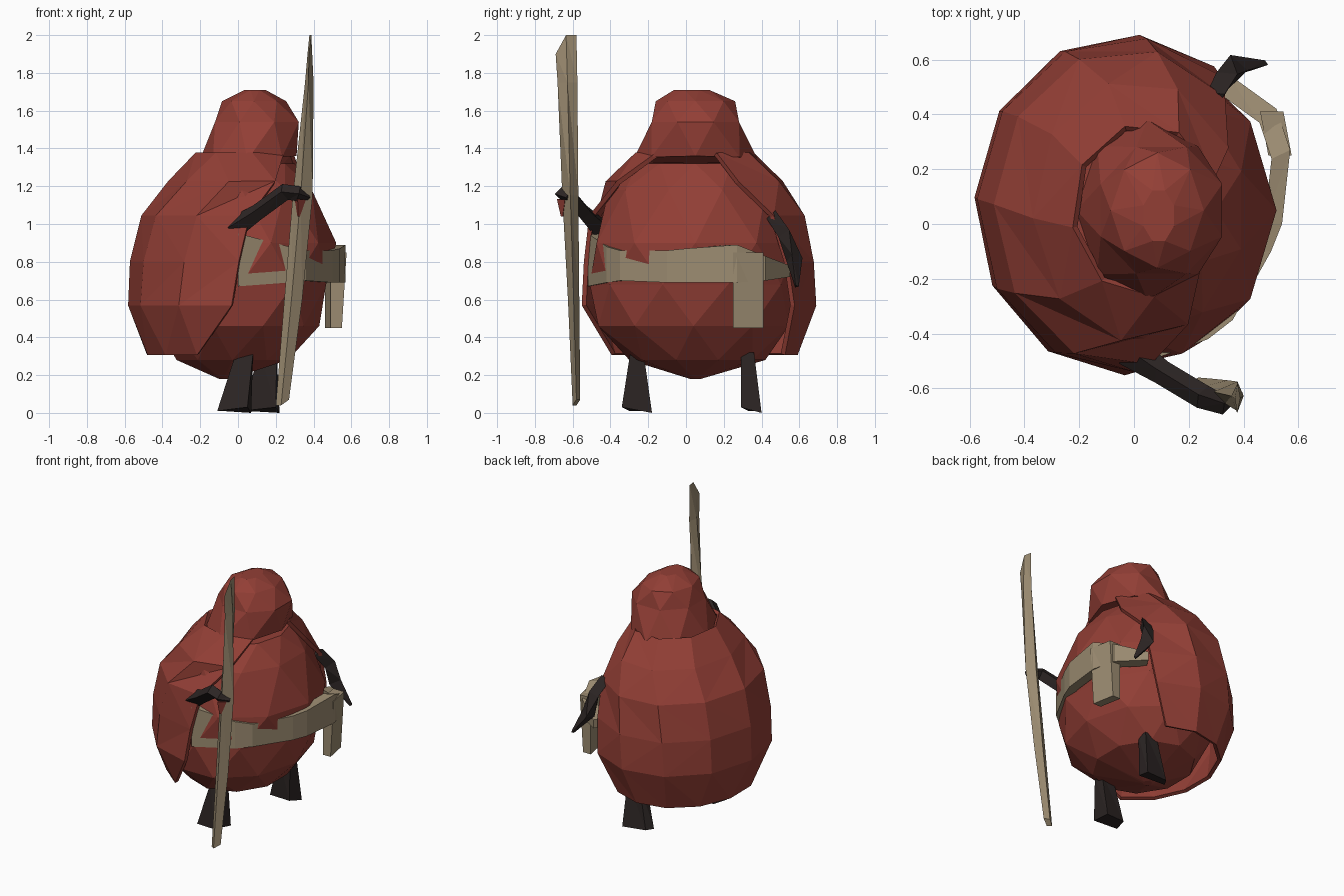
import bpy, bmesh
from math import cos, sin, radians
from mathutils import Vector

if "Cube" in bpy.data.objects:
    bpy.data.objects.remove(bpy.data.objects["Cube"])


def material(name, rgb):
    m = bpy.data.materials.new(name)
    m.diffuse_color = (*rgb, 1)
    m.use_nodes = True
    m.node_tree.nodes["Principled BSDF"].inputs["Base Color"].default_value = m.diffuse_color
    return m


RED = material("red cloth", (0.29, 0.049, 0.036))
TAN = material("tan wood", (0.33, 0.26, 0.165))
DARK = material("dark skin", (0.026, 0.019, 0.018))


def skin_rings(name, rings, mat, closed=True, caps=True, stagger=False):
    """Bridge equally sized rings of points into a faceted skin."""
    bm = bmesh.new()
    rows = [[bm.verts.new(p) for p in r] for r in rings]
    n = len(rows[0])
    for k in range(len(rows) - 1):
        a, b = rows[k], rows[k + 1]
        for i in range(n if closed else n - 1):
            j = (i + 1) % n
            if stagger and k % 2:
                bm.faces.new((a[i], a[j], b[j]))
                bm.faces.new((a[i], b[j], b[i]))
            else:
                bm.faces.new((a[i], a[j], b[i]))
                bm.faces.new((a[j], b[j], b[i]))
    if closed and caps:
        bm.faces.new(rows[0][::-1])
        bm.faces.new(rows[-1])
    bmesh.ops.recalc_face_normals(bm, faces=bm.faces)
    me = bpy.data.meshes.new(name)
    bm.to_mesh(me)
    bm.free()
    ob = bpy.data.objects.new(name, me)
    bpy.context.collection.objects.link(ob)
    me.materials.append(mat)
    return ob


def ellipse(z, cx, cy, rx, ry, angles, tilt=0.0):
    return [(cx + rx * cos(radians(a)), cy + ry * sin(radians(a)),
             z + tilt * cos(radians(a))) for a in angles]


def loft(name, profile, n, mat):
    """Rounded form whose alternate rings are turned half a step."""
    step = 360 / n
    rings = [ellipse(*p[:5], [step * (i + 0.5 * (k % 2)) for i in range(n)], *p[5:])
             for k, p in enumerate(profile)]
    return skin_rings(name, rings, mat, stagger=True)


def limb(name, path, mat, sides=4):
    """Tapered limb: path of (point, radius)."""
    pts = [Vector(p) for p, r in path]
    rings = []
    for k, (p, r) in enumerate(path):
        d = pts[min(k + 1, len(pts) - 1)] - pts[max(k - 1, 0)]
        q = d.to_track_quat('Z', 'Y')
        rings.append([pts[k] + q @ Vector((r * cos(radians(360 / sides * i)),
                                           r * sin(radians(360 / sides * i)), 0))
                      for i in range(sides)])
    return skin_rings(name, rings, mat)


# Round robe body (z, centre x, centre y, radius x, radius y)
loft("robe_body", [
    (0.18, -0.07, 0.05, 0.03, 0.03),
    (0.28, -0.03, 0.06, 0.31, 0.36),
    (0.46, 0.00, 0.04, 0.43, 0.53),
    (0.68, 0.01, 0.05, 0.48, 0.56),
    (0.90, 0.02, 0.05, 0.50, 0.55),
    (1.18, 0.02, 0.05, 0.39, 0.46),
    (1.32, 0.03, 0.05, 0.27, 0.32)], 10, RED)

# Cloak shell around back and sides, open toward the front (+x)
cloak_rows = [(0.31, -0.05, 0.08, 0.43, 0.50, 60, 248),
              (0.57, -0.03, 0.07, 0.54, 0.61, 54, 270),
              (0.80, -0.03, 0.07, 0.53, 0.60, 50, 274),
              (1.04, -0.02, 0.06, 0.48, 0.57, 44, 280),
              (1.22, 0.01, 0.05, 0.37, 0.47, 28, 300),
              (1.37, 0.04, 0.05, 0.26, 0.31, 20, 320)]
cloak = skin_rings("cloak", [
    ellipse(*row[:5], [row[5] + (row[6] - row[5]) * i / 7 for i in range(8)])
    for row in cloak_rows], RED, closed=False, stagger=True)
mod = cloak.modifiers.new("thickness", 'SOLIDIFY')
mod.thickness = 0.025
mod.offset = 0

# Hood with overhanging brow
loft("hood", [
    (1.34, 0.05, 0.05, 0.26, 0.33, 0.02),
    (1.54, 0.10, 0.05, 0.24, 0.25),
    (1.65, 0.085, 0.05, 0.17, 0.21),
    (1.71, 0.09, 0.03, 0.06, 0.10)], 8, RED)

# Belt wrapped round the belly: (x, y, lower z, upper z)
belt = [(0.0, -0.52, 0.67, 0.95), (0.27, -0.42, 0.69, 0.88), (0.36, -0.35, 0.70, 0.86),
        (0.50, -0.10, 0.69, 0.86), (0.54, 0.0, 0.69, 0.87), (0.57, 0.27, 0.69, 0.89),
        (0.52, 0.42, 0.70, 0.83), (0.34, 0.55, 0.72, 0.78)]
skin_rings("belt", [[(x, y, lo), (x, y, hi), (x * 0.88, y * 0.88, hi),
                     (x * 0.88, y * 0.88, lo)] for x, y, lo, hi in belt], TAN)

# Hanging belt end
skin_rings("belt_end", [[(x0, 0.25, z), (x1, 0.25, z), (x1 - 0.03, 0.41, z),
                         (x0 - 0.03, 0.41, z)]
                        for z, x0, x1 in ((0.45, 0.49, 0.55), (0.85, 0.49, 0.575))], TAN)

# Carved staff, leaning and tapering to a slanted tip
staff = [(0.04, 0.20, 0.27, -0.60, -0.56, 0.03), (0.6, 0.245, 0.34, -0.625, -0.565, 0),
         (1.15, 0.29, 0.395, -0.655, -0.57, 0), (1.75, 0.355, 0.40, -0.68, -0.575, 0),
         (1.90, 0.368, 0.388, -0.69, -0.58, 0.10)]
skin_rings("staff", [[(x0, (y0 + y1) / 2, z), (x0 * 0.6 + x1 * 0.4, y0, z),
                      (x1, (y0 + y1) / 2, z + s), ((x0 + x1) / 2, y1, z + s)]
                     for z, x0, x1, y0, y1, s in staff], TAN)

# Arms and hands
limb("staff_arm", [((-0.02, -0.46, 0.98), 0.06), ((0.10, -0.54, 1.06), 0.045),
                   ((0.25, -0.63, 1.17), 0.045), ((0.32, -0.655, 1.16), 0.04),
                   ((0.37, -0.62, 1.14), 0.02)], DARK)
limb("free_arm", [((0.30, 0.46, 1.05), 0.04), ((0.34, 0.53, 0.95), 0.045),
                  ((0.37, 0.57, 0.82), 0.05), ((0.48, 0.585, 0.67), 0.012)], DARK, 3)

# Red wrap at the grip
limb("grip_wrap", [((0.32, -0.655, 1.04), 0.008), ((0.325, -0.65, 1.13), 0.035)], RED, 3)

# Legs flaring into feet: foot x range, foot y range, top centre
for name, x0, x1, y0, y1, tx, ty in (("left_leg", -0.11, 0.07, -0.34, -0.18, 0.035, -0.26),
                                     ("right_leg", 0.02, 0.22, 0.29, 0.40, 0.16, 0.325)):
    foot = [(x0, y0 + 0.04, 0.01), (x1 - 0.02, y0, 0.03), (x1, y1, 0.0), (x0 + 0.03, y1 - 0.02, 0.01)]
    top = [(tx + sx * 0.045, ty + sy * 0.035, 0.32)
           for sx, sy in ((-1, -1), (1, -1), (1, 1), (-1, 1))]
    skin_rings(name, [foot, top], DARK)
